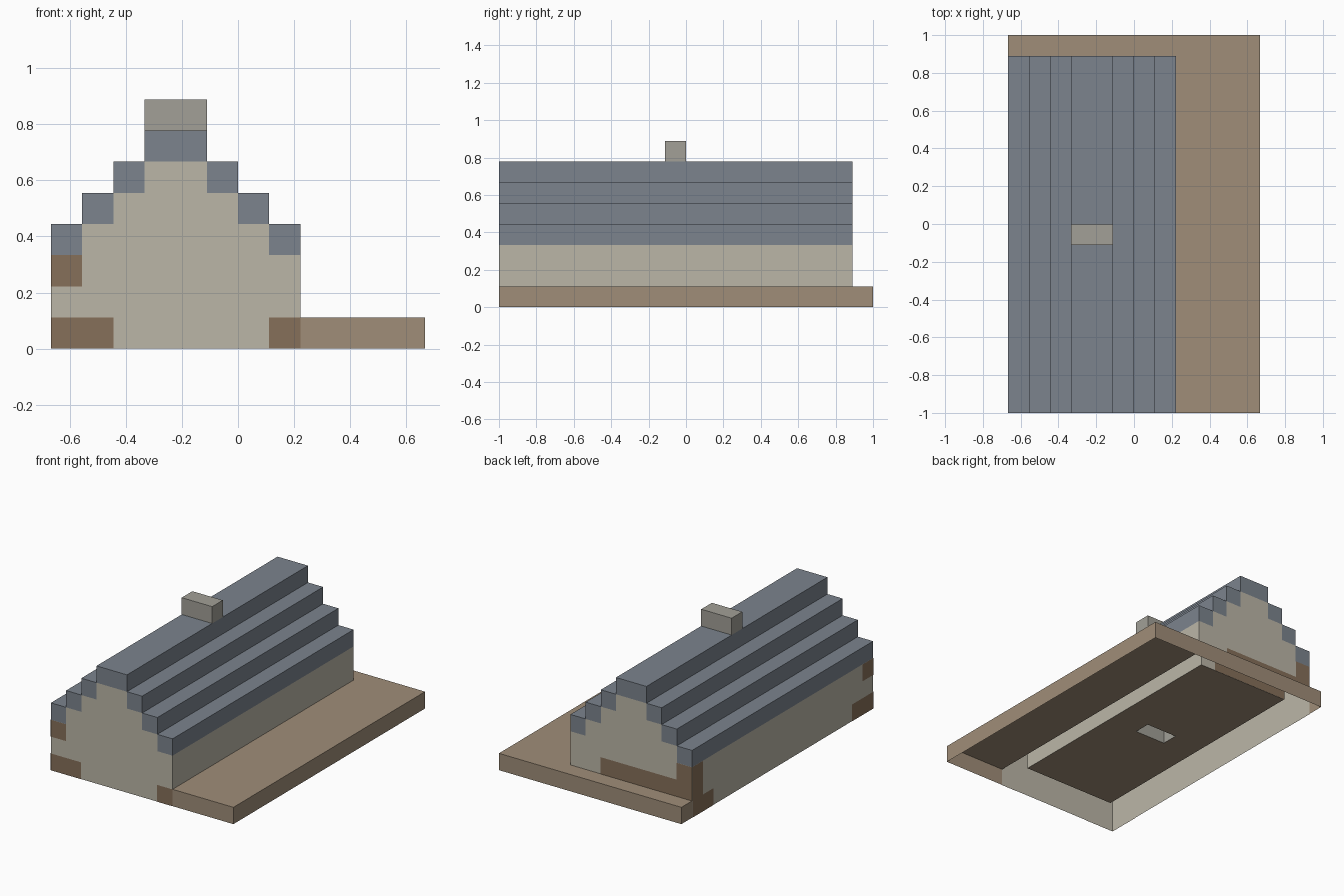
import bpy, bmesh

if "Cube" in bpy.data.objects:
    bpy.data.objects.remove(bpy.data.objects["Cube"])

U = 2 / 18  # one block


def material(name, rgb):
    m = bpy.data.materials.new(name)
    m.diffuse_color = (*rgb, 1)
    m.use_nodes = True
    m.node_tree.nodes["Principled BSDF"].inputs["Base Color"].default_value = m.diffuse_color
    return m


STONE = material("plaster", (0.50, 0.47, 0.39))
SLATE = material("slate", (0.20, 0.23, 0.27))
EARTH = material("earth", (0.35, 0.27, 0.19))
WOOD = material("wood", (0.24, 0.16, 0.10))
GREY = material("chimney_stone", (0.36, 0.35, 0.31))


class Part:
    """Collects axis-aligned rectangles, measured in blocks, into one object."""

    def __init__(self, name, mat):
        self.name, self.mat, self.bm = name, mat, bmesh.new()

    def rect(self, axis, pos, a, b, sign=1):
        # in-plane ranges: x -> (y, z), y -> (z, x), z -> (x, y)
        i = "xyz".index(axis)
        pts = [(a[0], b[0]), (a[1], b[0]), (a[1], b[1]), (a[0], b[1])]
        verts = []
        for p, q in pts[::sign]:
            co = [0, 0, 0]
            co[i], co[(i + 1) % 3], co[(i + 2) % 3] = pos * U, p * U, q * U
            verts.append(self.bm.verts.new(co))
        self.bm.faces.new(verts)

    def done(self):
        bmesh.ops.remove_doubles(self.bm, verts=self.bm.verts, dist=1e-4)
        me = bpy.data.meshes.new(self.name)
        self.bm.to_mesh(me)
        self.bm.free()
        me.materials.append(self.mat)
        bpy.context.collection.objects.link(bpy.data.objects.new(self.name, me))


def sides(k):
    """x ranges of roof step k on both slopes (the ridge, k = 3, is one range)."""
    if k == 3:
        return [(-3, -1)]
    return [(-6 + k, -5 + k), (1 - k, 2 - k)]


# ground slab, open underneath
g = Part("ground_slab", EARTH)
g.rect("z", 1, (2, 6), (-9, 8))
g.rect("z", 1, (-6, 6), (8, 9))
g.rect("y", -9, (0, 1), (2, 6), -1)
g.rect("y", 9, (0, 1), (-6, 6))
g.rect("x", 6, (-9, 9), (0, 1))
g.rect("x", -6, (8, 9), (0, 1), -1)
g.done()

# room floor, with a gap for the chimney shaft
f = Part("room_floor", EARTH)
f.rect("z", 1, (-5, 1), (-8, -1))
f.rect("z", 1, (-5, 1), (0, 7))
f.rect("z", 1, (-5, -3), (-1, 0))
f.rect("z", 1, (-1, 1), (-1, 0))
f.done()

# outer walls and stepped gables
w = Part("outer_walls", STONE)
w.rect("x", -6, (-9, 8), (0, 3), -1)
w.rect("x", 2, (-9, 8), (1, 3))
for k in range(4):
    for xs in sides(k):
        w.rect("y", -9, (0, 3 + k), xs, -1)
        w.rect("y", 8, (1, 3 + k), xs)
w.done()

# inside faces of the room
r = Part("room_walls", STONE)
r.rect("x", -5, (-8, 7), (1, 3))
r.rect("x", 1, (-8, 7), (1, 3), -1)
for k in range(1, 4):
    for xs in sides(k):
        r.rect("y", -8, (1, 3 + k), xs)
        r.rect("y", 7, (1, 3 + k), xs, -1)
r.done()

# stepped roof, one block thick
roof = Part("stepped_roof", SLATE)
for k in range(4):
    z = 3 + k
    lo, hi = -6 + k, 2 - k
    roof.rect("x", lo, (-9, 8), (z, z + 1), -1)
    roof.rect("x", hi, (-9, 8), (z, z + 1))
    for xs in sides(k):
        roof.rect("y", -9, (z, z + 1), xs, -1)
        roof.rect("y", 8, (z, z + 1), xs)
        # treads and ceilings; the ridge is split around the chimney
        for ys in ([(-9, -1), (0, 8)] if k == 3 else [(-9, 8)]):
            roof.rect("z", z + 1, xs, ys)
            if k:
                roof.rect("z", z, xs, (max(ys[0], -8), min(ys[1], 7)), -1)
    if k < 3:  # inner risers
        roof.rect("x", lo + 1, (-8, 7), (z, z + 1))
        roof.rect("x", hi - 1, (-8, 7), (z, z + 1), -1)
roof.done()

# chimney: shaft inside the room and stack above the ridge
c = Part("chimney", GREY)
for zs in ((1, 6), (7, 8)):
    c.rect("x", -3, (-1, 0), zs, -1)
    c.rect("x", -1, (-1, 0), zs)
    c.rect("y", -1, zs, (-3, -1), -1)
    c.rect("y", 0, zs, (-3, -1))
c.rect("z", 8, (-3, -1), (-1, 0))
c.done()

# exposed wooden blocks, laid a hair outside the wall faces
E = 0.015
t = Part("wood_blocks", WOOD)
for zs, xs in (((0, 1), (-6, -4)), ((2, 3), (-6, -5)), ((0, 1), (1, 2))):
    t.rect("y", -9 - E, zs, xs, -1)
t.rect("y", 8 + E, (1, 2), (-6, 0))
t.rect("y", 8 + E, (2, 3), (-6, -5))
t.rect("y", 7 + E, (1, 2), (-5, 0))
for ys, zs in (((-9, -7), (0, 1)), ((-9, -8), (2, 3)), ((7, 8), (1, 3)), ((6, 8), (0, 1))):
    t.rect("x", -6 - E, ys, zs, -1)
t.done()
